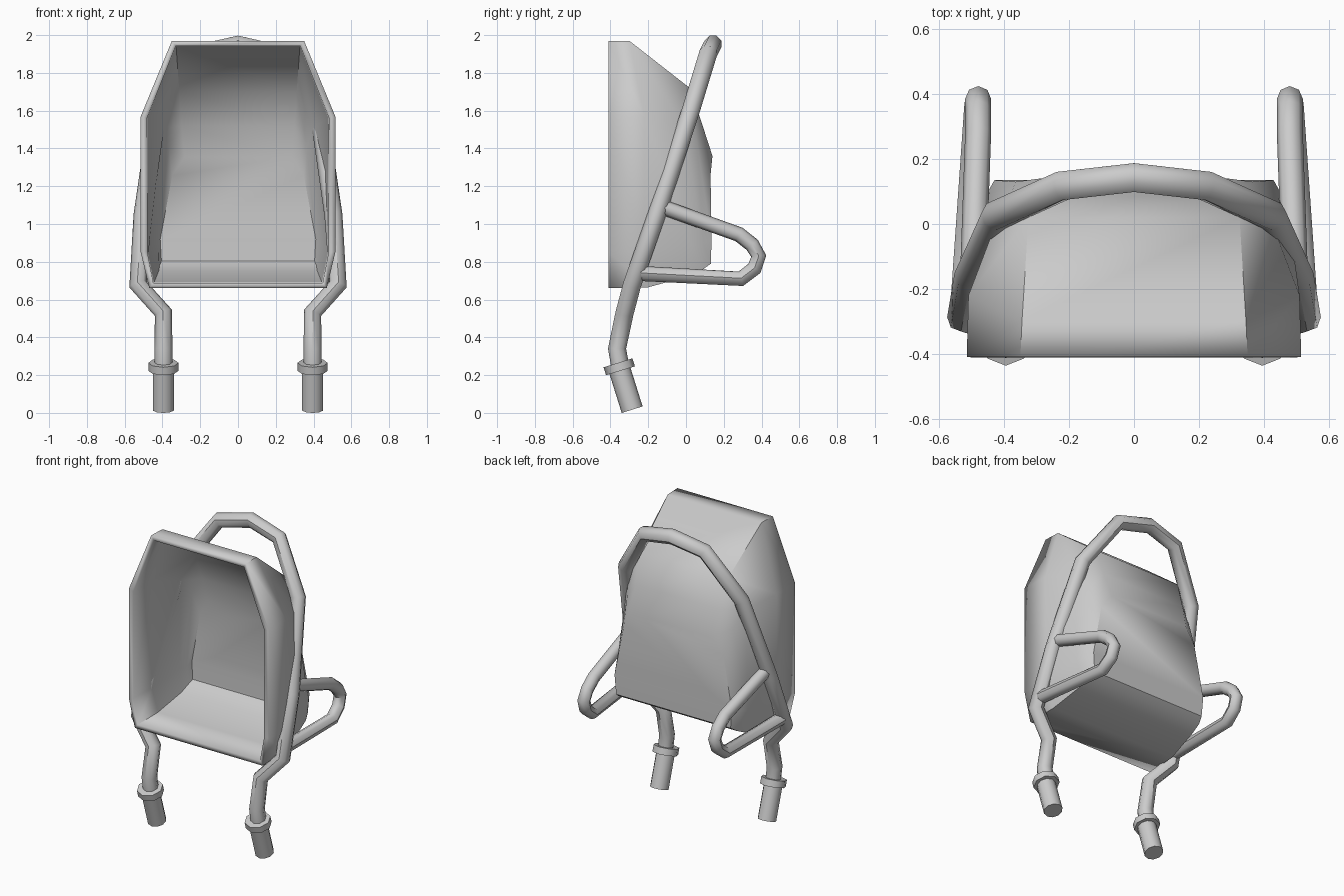
import bpy, bmesh
from mathutils import Vector

if "Cube" in bpy.data.objects:
    bpy.data.objects.remove(bpy.data.objects["Cube"])


def smooth(ob, angle):
    bpy.ops.object.select_all(action='DESELECT')
    ob.select_set(True)
    bpy.context.view_layer.objects.active = ob
    bpy.ops.object.shade_smooth_by_angle(angle=angle)


def tube(name, pts, radius):
    """Octagonal pipe swept along a polyline."""
    cu = bpy.data.curves.new(name, 'CURVE')
    cu.dimensions = '3D'
    cu.bevel_depth = radius
    cu.bevel_resolution = 2
    cu.use_fill_caps = True
    sp = cu.splines.new('POLY')
    sp.points.add(len(pts) - 1)
    for p, co in zip(sp.points, pts):
        p.co = (*co, 1)
    ob = bpy.data.objects.new(name, cu)
    bpy.context.collection.objects.link(ob)
    bpy.ops.object.select_all(action='DESELECT')
    ob.select_set(True)
    bpy.context.view_layer.objects.active = ob
    bpy.ops.object.convert(target='MESH')
    ob = bpy.context.view_layer.objects.active
    smooth(ob, 0.8)
    return ob


def rod(name, a, b, radius, sides):
    a, b = Vector(a), Vector(b)
    bpy.ops.mesh.primitive_cylinder_add(vertices=sides, radius=radius, depth=(b - a).length,
                                        location=(a + b) / 2,
                                        rotation=(b - a).to_track_quat('Z', 'Y').to_euler())
    ob = bpy.context.object
    ob.name = name
    smooth(ob, 0.8)
    return ob


# Tray: half loops lofted from the open rim to the back panel
loops = [
    [(.35, -.41, 1.97), (.515, -.41, 1.57), (.515, -.41, .85), (.47, -.41, .66)],
    [(.345, -.30, 1.97), (.51, -.22, 1.57), (.51, -.22, .85), (.465, -.20, .665)],
    [(.325, .02, 1.72), (.43, -.01, 1.52), (.475, .03, .89), (.44, .02, .725)],
    [(.31, .085, 1.53), (.39, .06, 1.42), (.455, .09, .90), (.435, .09, .76)],
    [(.29, .14, 1.36), (.365, .13, 1.26), (.43, .135, .92), (.42, .132, .79)],
]
bm = bmesh.new()
rings = []
for half in loops:
    full = half + [(-x, y, z) for x, y, z in reversed(half)]
    rings.append([bm.verts.new(p) for p in full])
for r0, r1 in zip(rings, rings[1:]):
    for i in range(8):
        j = (i + 1) % 8
        bm.faces.new((r0[i], r0[j], r1[j], r1[i]))
back = rings[-1]
for i in range(3):
    bm.faces.new((back[i], back[i + 1], back[6 - i], back[7 - i]))
bmesh.ops.recalc_face_normals(bm, faces=bm.faces)
# make sure the back panel points outward so the thickness goes inward
bm.faces.ensure_lookup_table()
if bm.faces[-1].normal.y < 0:
    bmesh.ops.reverse_faces(bm, faces=bm.faces)
me = bpy.data.meshes.new("tray")
bm.to_mesh(me)
bm.free()
tray = bpy.data.objects.new("tray", me)
bpy.context.collection.objects.link(tray)
smooth(tray, 0.85)
sol = tray.modifiers.new("thickness", 'SOLIDIFY')
sol.thickness = 0.035
sol.offset = -1

# Frame: one bent pipe, handle to handle over the top
half = [(.395, -.34, .20), (.395, -.365, .34), (.395, -.325, .53), (.53, -.285, .68),
        (.505, -.155, 1.05), (.425, .025, 1.60), (.22, .118, 1.905)]
tube("frame", half + [(0, .143, 1.953)] + [(-x, y, z) for x, y, z in reversed(half)], .048)

for s, side in ((1, "right"), (-1, "left")):
    # Support legs
    leg = [(.495, -.14, 1.095), (.48, .28, .945), (.48, .35, .89), (.48, .385, .83),
           (.483, .362, .765), (.488, .29, .71), (.525, -.24, .738)]
    tube(side + "_leg", [(s * x, y, z) for x, y, z in leg], .04)
    # Grips and collars
    x = s * .395
    rod(side + "_grip", (x, -.285, .017), (x, -.355, .24), .058, 10)
    rod(side + "_collar", (x, -.347, .223), (x, -.36, .265), .08, 8)
